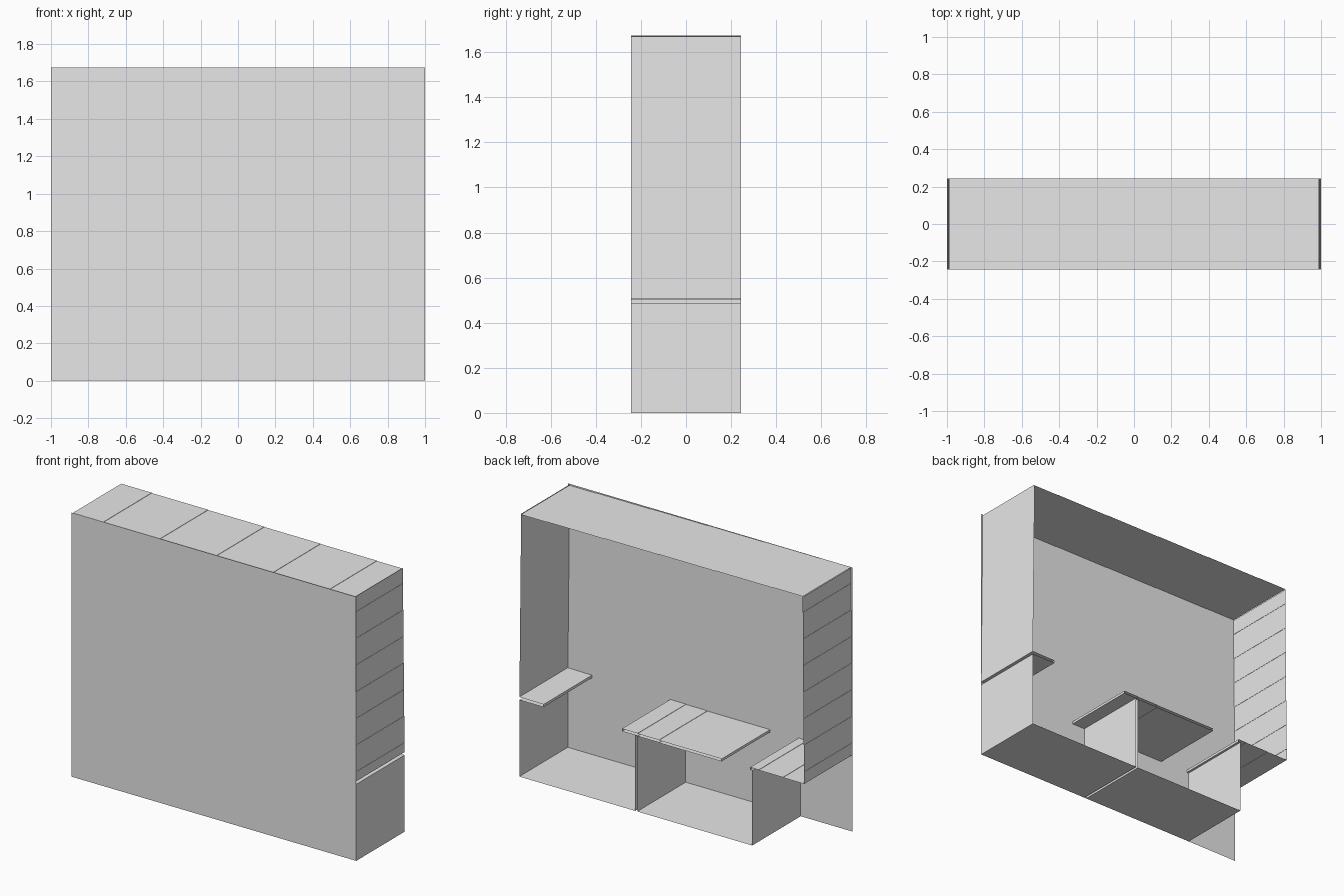
import bpy
import bmesh

cube = bpy.data.objects.get("Cube")
if cube:
    bpy.data.objects.remove(cube)

grey = bpy.data.materials.new("plain_grey")
grey.use_nodes = True
colour = (0.8, 0.8, 0.8, 1)
grey.diffuse_color = colour
grey.node_tree.nodes["Principled BSDF"].inputs["Base Color"].default_value = colour

DEPTH = 0.243
HEIGHT = 1.675


def sheet(name, *paths):
    """Sweep open x-z paths through the full depth as thin flat sheets."""
    bm = bmesh.new()
    for path in paths:
        rows = [(bm.verts.new((x, -DEPTH, z)), bm.verts.new((x, DEPTH, z))) for x, z in path]
        for a, b in zip(rows, rows[1:]):
            bm.faces.new((a[0], a[1], b[1], b[0]))
    mesh = bpy.data.meshes.new(name)
    bm.to_mesh(mesh)
    bm.free()
    mesh.materials.append(grey)
    obj = bpy.data.objects.new(name, mesh)
    bpy.context.collection.objects.link(obj)
    return obj


def stepped(start, end, breaks, level, drop):
    """Path along one axis that shifts by a small drop at each break."""
    points = [(start, level)]
    for b in breaks:
        points += [(b, level), (b, level + drop)]
        level += drop
    return points + [(end, level)]


# Front panel
bm = bmesh.new()
bm.faces.new([bm.verts.new((x, -DEPTH, z)) for x, z in
              ((-1, 0), (1, 0), (1, HEIGHT), (-1, HEIGHT))])
mesh = bpy.data.meshes.new("front_panel")
bm.to_mesh(mesh)
bm.free()
mesh.materials.append(grey)
bpy.context.collection.objects.link(bpy.data.objects.new("front_panel", mesh))

# Top, stepping gently down towards the left
sheet("top_panel", stepped(-0.99, 0.988, [-0.775 + 0.395 * i for i in range(5)], HEIGHT, -0.002))

# Upper sides, stepping gently outwards on the way down
courses = [1.573 - 0.168 * i for i in range(7)]
for side, name, bottom in ((1, "left", 0.505), (-1, "right", 0.488)):
    path = stepped(HEIGHT - 0.005, bottom, courses, 0.988, 0.0017)
    sheet(name + "_upper_side", [(side * x, z) for z, x in path])


def slab(name, x0, x1, z, thick, breaks=()):
    """Hollow slab with closed ends, stepping down towards the right."""
    top = stepped(x0, x1, breaks, z, -0.002)
    end = top[-1][1]
    return sheet(name, top, [(x0, z), (x0, z - thick)], [(x1, end), (x1, end - thick)],
                 [(px, pz - thick) for px, pz in top])


# Shelves and centre table
sheet("left_shelf", [(1, 0.505), (0.83, 0.503), (0.83, 0.486), (1, 0.486)])
slab("centre_table", 0.28, -0.42, 0.496, 0.016, (0.17, 0.02))
sheet("right_shelf", stepped(-0.62, -1, (-0.68, -0.85), 0.492, -0.002),
      [(-0.62, 0.492), (-0.62, 0.476), (-0.635, 0.476)])

# Lower compartments, with a narrow gap between them
sheet("left_compartment", [(1, 0.486), (1, 0), (0.187, 0), (0.187, 0.48)])
sheet("right_compartment", [(0.172, 0.48), (0.172, 0), (-0.635, 0), (-0.635, 0.476)])
